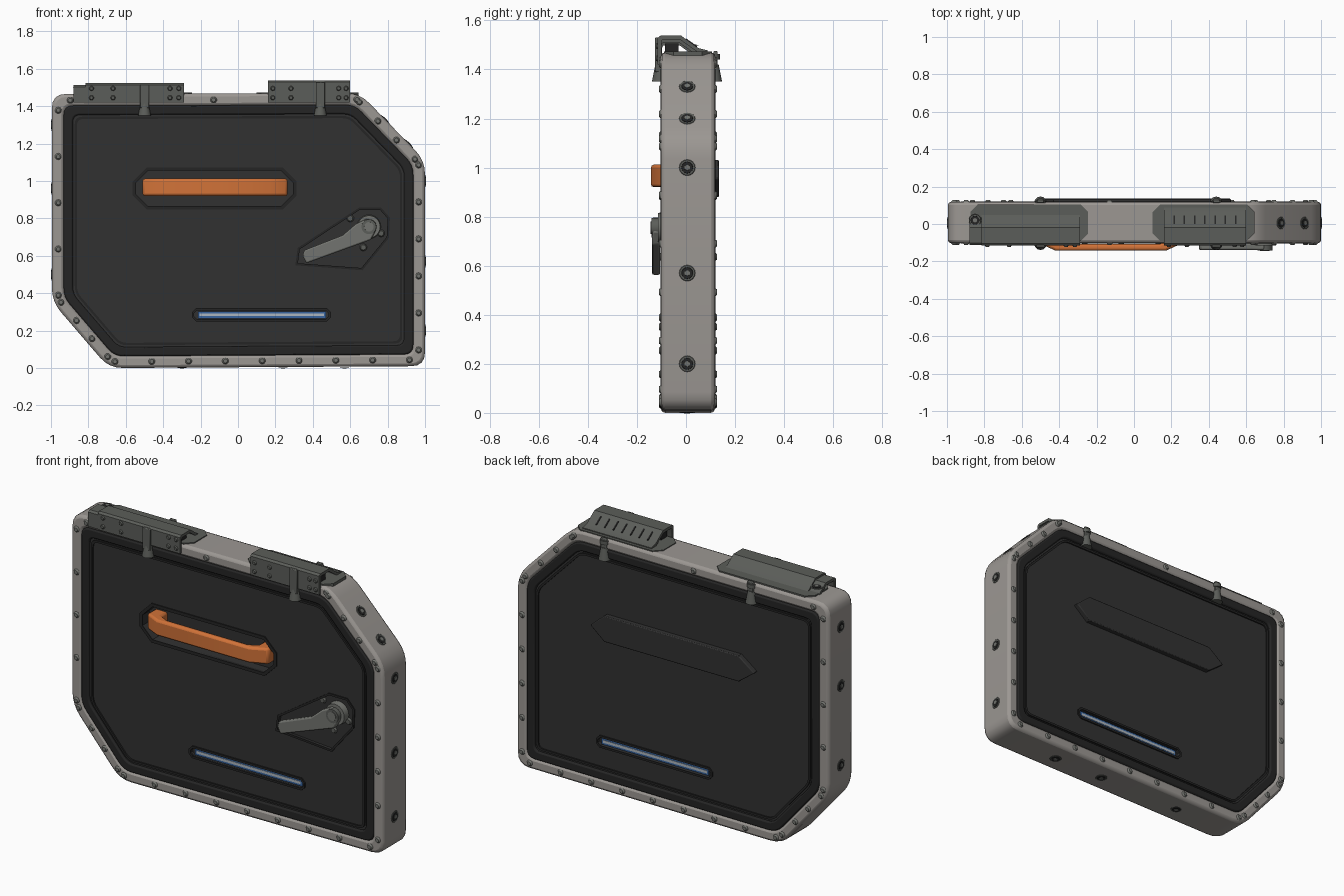
import bpy, bmesh, math
from mathutils import Vector, Matrix

if "Cube" in bpy.data.objects:
    bpy.data.objects.remove(bpy.data.objects["Cube"])


def material(name, r, g, b):
    m = bpy.data.materials.new(name)
    m.diffuse_color = (r, g, b, 1)
    m.use_nodes = True
    m.node_tree.nodes["Principled BSDF"].inputs["Base Color"].default_value = m.diffuse_color
    return m


FRAME = material("frame grey", 0.33, 0.31, 0.29)
PANEL = material("panel charcoal", 0.031, 0.031, 0.031)
RUBBER = material("rubber black", 0.018, 0.018, 0.018)
METAL = material("hinge metal", 0.105, 0.11, 0.10)
STEEL = material("lever steel", 0.17, 0.175, 0.16)
ORANGE = material("handle orange", 0.64, 0.17, 0.04)
BLUE = material("light blue", 0.04, 0.13, 0.35)
GLOW = material("light core", 0.42, 0.47, 0.52)


def make(name, bm, mat, bevel=0, segs=2):
    bmesh.ops.recalc_face_normals(bm, faces=bm.faces)
    me = bpy.data.meshes.new(name)
    bm.to_mesh(me)
    bm.free()
    me.materials.append(mat)
    ob = bpy.data.objects.new(name, me)
    bpy.context.collection.objects.link(ob)
    if bevel:
        b = ob.modifiers.new("bevel", 'BEVEL')
        b.width, b.segments, b.limit_method, b.angle_limit = bevel, segs, 'ANGLE', math.radians(40)
    return ob


AXES = {'X': lambda p, t: (t, p[0], p[1]),
        'Y': lambda p, t: (p[0], t, p[1]),
        'Z': lambda p, t: (p[0], p[1], t)}


def prism(name, pts, a, b, mat, axis='Y', bevel=0, hole=None):
    """Extrude a profile from a to b along an axis, with an optional matching hole."""
    bm, f, n = bmesh.new(), AXES[axis], len(pts)
    loops = [[bm.verts.new(f(p, t)) for p in loop]
             for loop in (pts, hole) if loop for t in (a, b)]
    pairs = [(0, 1)]
    if hole:
        pairs = [(0, 1), (1, 3), (3, 2), (2, 0)]
    else:
        bm.faces.new(loops[0])
        bm.faces.new(loops[1])
    for i, j in pairs:
        for k in range(n):
            m = (k + 1) % n
            bm.faces.new((loops[i][k], loops[i][m], loops[j][m], loops[j][k]))
    return make(name, bm, mat, bevel)


def inset(pts, d):
    """Offset a counter-clockwise convex outline inwards."""
    out = []
    for i, p in enumerate(pts):
        p = Vector(p)
        u = (p - Vector(pts[i - 1])).normalized()
        v = (Vector(pts[(i + 1) % len(pts)]) - p).normalized()
        n1, n2 = Vector((-u.y, u.x)), Vector((-v.y, v.x))
        out.append(p + (n1 + n2) * d / (1 + n1.dot(n2)))
    return out


def rounded(pts, cut, seg=4):
    """Replace every corner by a short curve starting at distance cut."""
    out = []
    for i, p in enumerate(pts):
        p = Vector(p)
        a = p + (Vector(pts[i - 1]) - p).normalized() * cut
        b = p + (Vector(pts[(i + 1) % len(pts)]) - p).normalized() * cut
        for k in range(seg + 1):
            t = k / seg
            out.append(a * (1 - t) ** 2 + p * 2 * t * (1 - t) + b * t * t)
    return out


def octagon(x0, x1, z0, z1, c):
    return [(x0 + c, z0), (x1 - c, z0), (x1, z0 + c), (x1, z1 - c),
            (x1 - c, z1), (x0 + c, z1), (x0, z1 - c), (x0, z0 + c)]


def rect(x0, x1, z0, z1):
    return [(x0, z0), (x1, z0), (x1, z1), (x0, z1)]


def studs(name, places, mat, r, h, r_top, segs=10):
    """Row of small truncated cones; places are (position, normal)."""
    bm = bmesh.new()
    for pos, nor in places:
        nor = Vector(nor).normalized()
        m = Matrix.Translation(Vector(pos) + nor * h / 2) @ nor.to_track_quat('Z', 'Y').to_matrix().to_4x4()
        bmesh.ops.create_cone(bm, cap_ends=True, segments=segs, radius1=r, radius2=r_top, depth=h, matrix=m)
    return make(name, bm, mat)


# Door outline, counter-clockwise from bottom left
OUT = [(-0.69, 0.0), (1.0, 0.01), (1.0, 1.11), (0.65, 1.47), (-0.995, 1.465), (-0.995, 0.355)]
YF, YB = -0.102, 0.118


def loop(d, cut):
    return rounded(inset(OUT, d), cut)


# Frame, gaskets and main panel
prism("frame", loop(0, 0.075), YF, YB, FRAME, bevel=0.016, hole=loop(0.065, 0.05))
panel = prism("door_panel", loop(0.06, 0.05), YF + 0.012, YB - 0.012, PANEL)
for side, a, b in (("front", YF - 0.002, YF + 0.03), ("back", YB - 0.03, YB + 0.002)):
    prism(side + "_gasket", loop(0.063, 0.05), a, b, RUBBER, bevel=0.008, hole=loop(0.112, 0.04))
    a, b = (YF + 0.004, YF + 0.03) if side == "front" else (YB - 0.03, YB - 0.004)
    prism(side + "_panel_bead", loop(0.122, 0.04), a, b, RUBBER, hole=loop(0.134, 0.035))

# Pockets in the panel
GRIP = octagon(-0.545, 0.295, 0.865, 1.055, 0.065)
PLATE = [(0.32, 0.56), (0.66, 0.535), (0.795, 0.70), (0.80, 0.80), (0.76, 0.845), (0.65, 0.845), (0.33, 0.635)]
SLIT = octagon(-0.235, 0.485, 0.262, 0.308, 0.015)
PF, PB = YF + 0.012, YB - 0.012
cutters = [prism("pocket", GRIP, -0.2, -0.03, PANEL), prism("pocket", PLATE, -0.2, PF + 0.012, PANEL),
           prism("pocket", SLIT, -0.2, PF + 0.015, PANEL), prism("pocket", SLIT, PB - 0.015, 0.2, PANEL)]
for c in cutters:
    m = panel.modifiers.new("cut", 'BOOLEAN')
    m.operation, m.solver, m.object = 'DIFFERENCE', 'EXACT', c
bpy.context.view_layer.update()
cut_mesh = bpy.data.meshes.new_from_object(panel.evaluated_get(bpy.context.evaluated_depsgraph_get()))
panel.modifiers.clear()
panel.data = cut_mesh
for c in cutters:
    bpy.data.objects.remove(c)

# Raised rims round the pockets
prism("grip_rim", inset(GRIP, -0.018), PF - 0.006, PF + 0.01, RUBBER, hole=GRIP)
prism("lever_rim", inset(PLATE, -0.012), PF - 0.006, PF + 0.01, RUBBER, hole=PLATE)

# Light strips on both sides
for side, s, y in (("front", -1, PF), ("back", 1, PB)):
    prism(side + "_light_rim", inset(SLIT, -0.012), y - 0.01, y + 0.005 * s + 0.003, RUBBER, hole=SLIT)
    y -= s * 0.01
    prism(side + "_light", rect(-0.215, 0.47, 0.266, 0.303), y - 0.004, y + 0.004, BLUE)
    prism(side + "_light_core", rect(-0.205, 0.46, 0.277, 0.292), y - 0.006, y + 0.006, GLOW)

# Pointed cover plate on the back
prism("back_plate", [(-0.53, 0.955), (-0.43, 0.88), (0.43, 0.88), (0.52, 0.955), (0.43, 1.03), (-0.43, 1.03)],
      PB - 0.01, 0.135, PANEL, bevel=0.005)

# Grab handle
prism("grab_handle", [(-0.51, -0.02), (-0.51, -0.10), (-0.42, -0.143), (0.17, -0.143), (0.265, -0.10),
                      (0.265, -0.02), (0.19, -0.02), (0.19, -0.08), (0.14, -0.107), (-0.38, -0.107),
                      (-0.43, -0.08), (-0.43, -0.02)], 0.92, 1.012, ORANGE, axis='Z', bevel=0.012)

# Lever with hub and fixing bolts
HUB = (0.70, 0.755)
prism("lever_arm", [(0.365, 0.56), (0.71, 0.685), (0.74, 0.74), (0.69, 0.80), (0.63, 0.77), (0.56, 0.71),
                    (0.355, 0.63), (0.345, 0.60)], -0.138, -0.105, STEEL, bevel=0.008)
for name, r, a, mat in (("lever_hub", 0.064, -0.115, STEEL), ("hub_ring", 0.042, -0.141, METAL),
                        ("hub_cap", 0.027, -0.144, STEEL)):
    studs(name, [((HUB[0], PF + 0.012, HUB[1]), (0, -1, 0))], mat, r, PF + 0.012 - a, r * 0.94, 24)
studs("lever_plate_bolts", [((x, PF + 0.012, z), (0, -1, 0)) for x, z in ((0.67, 0.645), (0.765, 0.72), (0.60, 0.80))],
      METAL, 0.02, 0.012, 0.014)


# Hinge covers: bent plates with a stepped end bracket, straps and bolts
def hinge_profile(dz, t):
    o = [(-0.116, 1.42), (-0.116, 1.528), (-0.104, 1.538), (-0.02, 1.538), (0.05, 1.487), (0.088, 1.478)]
    i = [(0.088, 1.466), (0.045, 1.472), (-0.025, 1.522), (-0.096, 1.522), (-0.10, 1.515), (-0.10, 1.42)]
    return [(y * t, z + dz * (z > 1.45)) for y, z in o + i]


for side, x0, x1, dz, strap in (("left", -0.815, -0.29, -0.015, -0.50), ("right", 0.16, 0.60, 0, 0.44)):
    prism(side + "_hinge_cover", hinge_profile(dz, 1), x0, x1, METAL, axis='X')
    prism(side + "_hinge_saddle", octagon(x0 - 0.06, x1 + 0.045, -0.09, 0.105, 0.04), 1.45, 1.473, METAL, axis='Z')
    prism(side + "_hinge_core", rect(-0.085, -0.03, 1.46, 1.505), x0 + 0.02, x1 - 0.02, RUBBER, axis='X')
    prism(side + "_hinge_strap", rect(strap - 0.024, strap + 0.024, 1.39, 1.53 + dz), -0.126, -0.10, METAL, bevel=0.004)
    prism(side + "_back_strap", rect(strap - 0.018, strap + 0.018, 1.38, 1.475), 0.112, 0.128, METAL, bevel=0.004)
    studs(side + "_strap_knobs", [((strap, y, 1.35), (0, 0, 1)) for y in (-0.105, 0.113)], METAL, 0.034, 0.07, 0.02, 12)
    studs(side + "_back_flange", [((strap, 0.112, 1.44), (0, 0, 1))], METAL, 0.026, 0.022, 0.026, 12)
    studs(side + "_hinge_bolts", [((x0 + k * (x1 - x0), -0.116, z), (0, -1, 0))
                                  for k in (0.06, 0.28, 0.86, 0.95) for z in (1.445, 1.495)], METAL, 0.013, 0.007, 0.009)
prism("hinge_end_bracket", hinge_profile(-0.025, 0.97), -0.88, -0.81, METAL, axis='X')
for k in range(7):
    x = 0.21 + k * 0.055
    prism("hinge_rib", [(0.0, 1.52), (0.0, 1.527), (0.045, 1.495), (0.045, 1.485)], x, x + 0.008, RUBBER, axis='X')

# Rivets along the frame, front and back
rivets = []
RING = inset(OUT, 0.034)
for i, (count, start, end) in enumerate(((9, 0.01, 0.97), (6, 0.05, 0.99), (4, 0.06, 0.96),
                                         (3, 0.0, 0.96), (5, 0.05, 0.98), (4, 0.05, 0.92))):
    a, b = RING[i], RING[(i + 1) % 6]
    for k in range(count):
        p = a.lerp(b, start + (end - start) * k / (count - 1))
        rivets += [((p.x, YF, p.y), (0, -1, 0)), ((p.x, YB, p.y), (0, 1, 0))]
studs("frame_rivets", rivets, STEEL, 0.018, 0.009, 0.011)

# Socket bolts round the edge of the frame
edge = [((1.0, 0.005, z), (1, 0, 0)) for z in (0.2, 0.57, 1.0)]
edge += [((-0.995, 0.005, z), (-1, 0, 0)) for z in (0.5, 0.96, 1.3)]
edge += [((x, 0.005, 0.004), (0, 0, -1)) for x in (-0.3, 0.24, 0.57)]
edge += [((1.0 - (z - 1.11) * 0.972, 0.005, z), (0.717, 0, 0.697)) for z in (1.2, 1.33)]
edge += [((-0.85, 0.02, 1.497), (0, 0, 1))]
studs("edge_bolt_seats", edge, METAL, 0.033, 0.002, 0.031, 16)
studs("edge_bolt_rings", edge, RUBBER, 0.025, 0.004, 0.023, 12)
studs("edge_bolt_heads", edge, STEEL, 0.014, 0.006, 0.012, 6)

# Smooth the rounded parts, keep edges sharp
for ob in bpy.context.scene.objects:
    ob.select_set(True)
bpy.context.view_layer.objects.active = panel
bpy.ops.object.shade_smooth_by_angle(angle=math.radians(32))
